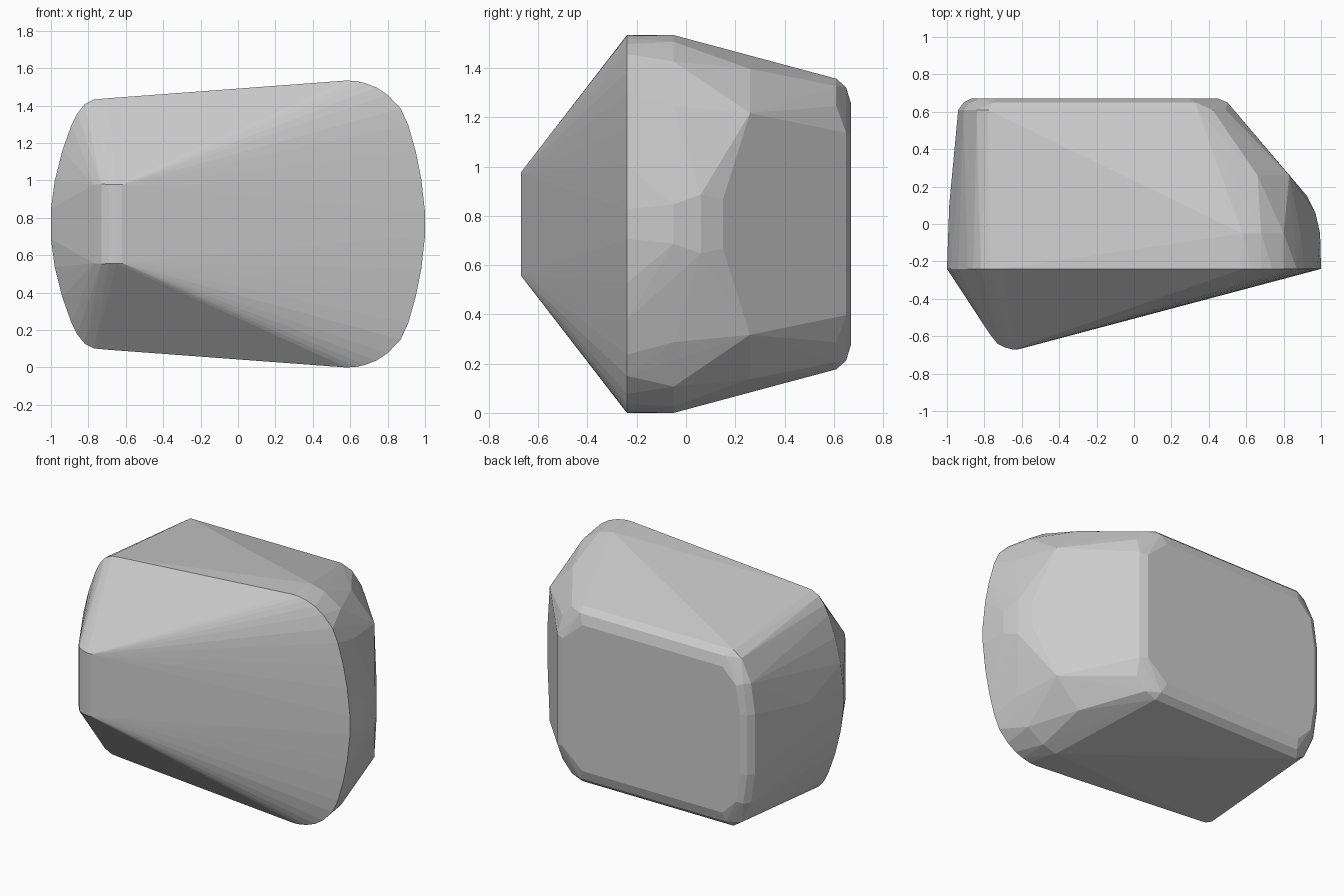
import bpy, bmesh

MID = 0.767  # height of the horizontal mirror plane

# Each section: y depth and (x, half height) points, mirrored about MID
sections = [
    # blunt nose
    (-0.67, [(-0.62, 0.21), (-0.65, 0.21)]),
    (-0.66, [(-0.58, 0.205), (-0.69, 0.212)]),
    (-0.64, [(-0.73, 0.213)]),
    (-0.59, [(-0.77, 0.21)]),
    # widest rim
    (-0.24, [(-1.0, 0.08), (-0.98, 0.23), (-0.94, 0.39), (-0.89, 0.53), (-0.86, 0.59),
             (-0.82, 0.64), (-0.77, 0.665), (-0.70, 0.672), (0.58, 0.767), (0.63, 0.764),
             (0.68, 0.753), (0.74, 0.73), (0.80, 0.69), (0.87, 0.617), (0.91, 0.53),
             (0.95, 0.39), (0.98, 0.24), (1.0, 0.06)]),
    # rounded right end behind the rim
    (-0.05, [(0.58, 0.767), (0.68, 0.74), (0.80, 0.66), (0.89, 0.48), (0.995, 0.08)]),
    (0.06, [(0.97, 0.12), (0.76, 0.63)]),
    (0.15, [(0.925, 0.10), (0.70, 0.64)]),
    (0.26, [(0.83, 0.45), (0.66, 0.63)]),
    # bulging left end
    (0.10, [(-0.988, 0.10), (-0.93, 0.38), (-0.84, 0.59)]),
    # back panel, with a small rounded border
    (0.61, [(-0.94, 0.20), (-0.91, 0.40), (-0.84, 0.55), (-0.78, 0.59),
            (0.34, 0.59), (0.42, 0.56), (0.49, 0.48), (0.53, 0.38)]),
    (0.65, [(-0.91, 0.20), (-0.88, 0.40), (-0.75, 0.555), (0.33, 0.555), (0.50, 0.37)]),
    (0.67, [(-0.87, 0.20), (-0.84, 0.39), (-0.74, 0.49), (0.30, 0.49), (0.45, 0.36)]),
]

# Wrap the sections in one convex faceted shell
bm = bmesh.new()
for y, points in sections:
    for x, h in points:
        for side in (-1, 1):
            bm.verts.new((x, y, MID + side * h))
hull = bmesh.ops.convex_hull(bm, input=bm.verts[:])
loose = [v for v in bm.verts if not v.link_faces]
bmesh.ops.delete(bm, geom=loose, context='VERTS')
bmesh.ops.dissolve_limit(bm, angle_limit=0.01, verts=bm.verts[:], edges=bm.edges[:])
bmesh.ops.recalc_face_normals(bm, faces=bm.faces[:])

mesh = bpy.data.meshes.new("faceted_shell")
bm.to_mesh(mesh)
bm.free()
shell = bpy.data.objects.new("faceted_shell", mesh)
bpy.context.collection.objects.link(shell)
